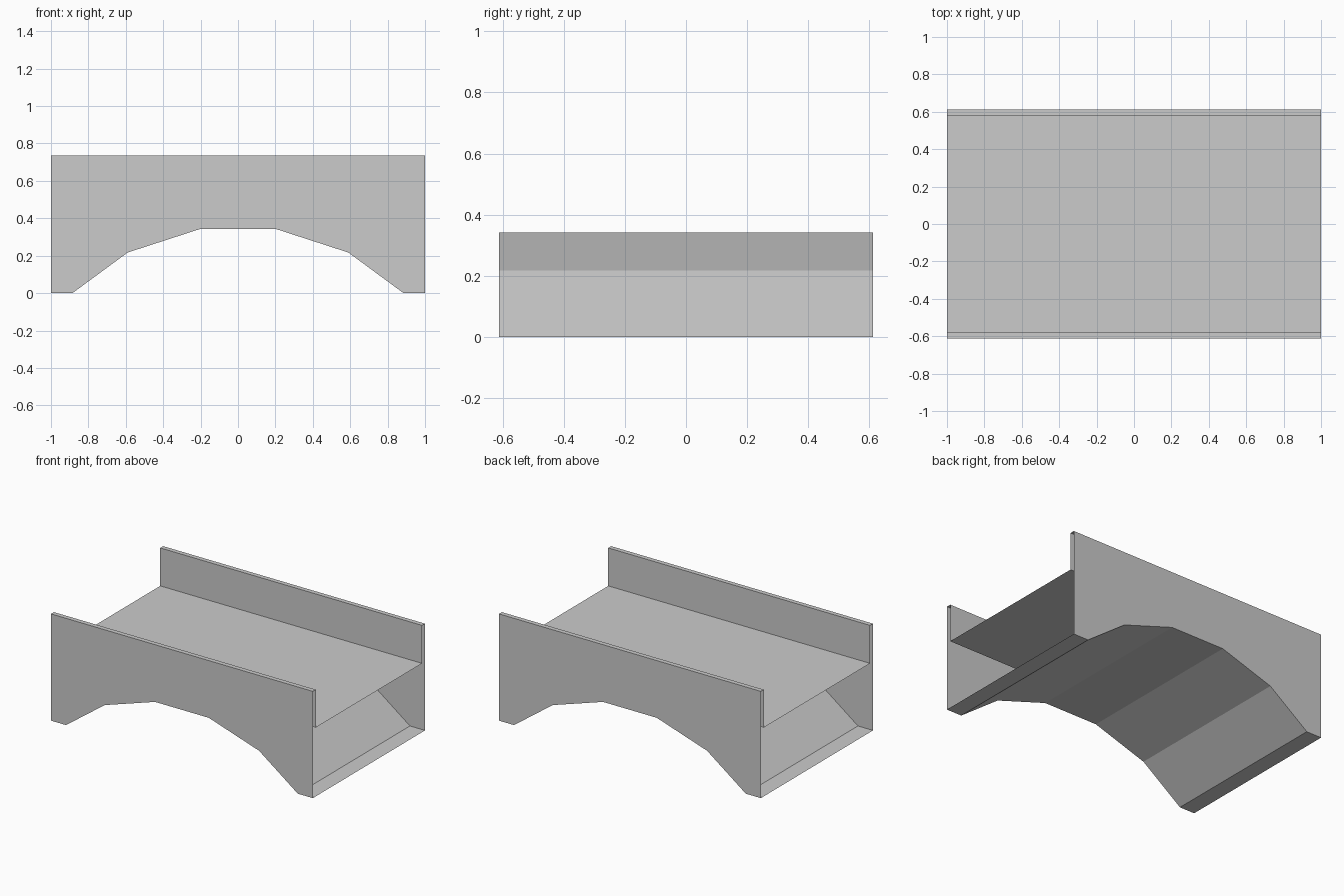
import bpy
import bmesh

if "Cube" in bpy.data.objects:
    bpy.data.objects.remove(bpy.data.objects["Cube"], do_unlink=True)

HALF_LENGTH = 1.0
OUTER_Y = 0.612
INNER_Y = 0.58
TOP_Z = 0.737
DECK_Z = 0.475

stone = bpy.data.materials.new("grey_stone")
stone.use_nodes = True
grey = (0.6, 0.6, 0.6, 1.0)
stone.diffuse_color = grey
stone.node_tree.nodes["Principled BSDF"].inputs["Base Color"].default_value = grey


def finish(name, bm):
    mesh = bpy.data.meshes.new(name)
    bm.to_mesh(mesh)
    bm.free()
    mesh.materials.append(stone)
    obj = bpy.data.objects.new(name, mesh)
    bpy.context.collection.objects.link(obj)
    return obj


def swept_sheet(name, start, end):
    """Open sheet of quads between two matching rows of points."""
    bm = bmesh.new()
    a = [bm.verts.new(p) for p in start]
    b = [bm.verts.new(p) for p in end]
    for i in range(len(a) - 1):
        bm.faces.new((a[i], a[i + 1], b[i + 1], b[i]))
    return finish(name, bm)


# Underside outline: footings and faceted arch, mirrored about the middle
half = [(HALF_LENGTH, 0), (0.885, 0), (0.59, 0.217), (0.205, 0.342)]
outline = [(-x, z) for x, z in half] + half[::-1]

# Arch underside with the two footing strips, facing down
swept_sheet("arch_underside",
            [(x, OUTER_Y, z) for x, z in outline],
            [(x, -OUTER_Y, z) for x, z in outline])

# Road deck and parapets: open-ended profile swept along the length
section = [(OUTER_Y, TOP_Z), (INNER_Y, TOP_Z), (INNER_Y, DECK_Z)]
section += [(-y, z) for y, z in section[::-1]]
swept_sheet("deck_and_parapets",
            [(-HALF_LENGTH, y, z) for y, z in section[::-1]],
            [(HALF_LENGTH, y, z) for y, z in section[::-1]])

# Outer side walls, cut by the arch below
for name, side in (("front_wall", -1), ("back_wall", 1)):
    bm = bmesh.new()
    loop = outline + [(HALF_LENGTH, TOP_Z), (-HALF_LENGTH, TOP_Z)]
    face = bm.faces.new([bm.verts.new((x, side * OUTER_Y, z)) for x, z in loop])
    face.normal_update()
    if face.normal.y * side < 0:
        face.normal_flip()
    finish(name, bm)

# Face the deck upward and the underside downward
for name, sign in (("deck_and_parapets", 1), ("arch_underside", -1)):
    mesh = bpy.data.objects[name].data
    if sum(p.normal.z * p.area for p in mesh.polygons) * sign < 0:
        mesh.flip_normals()
